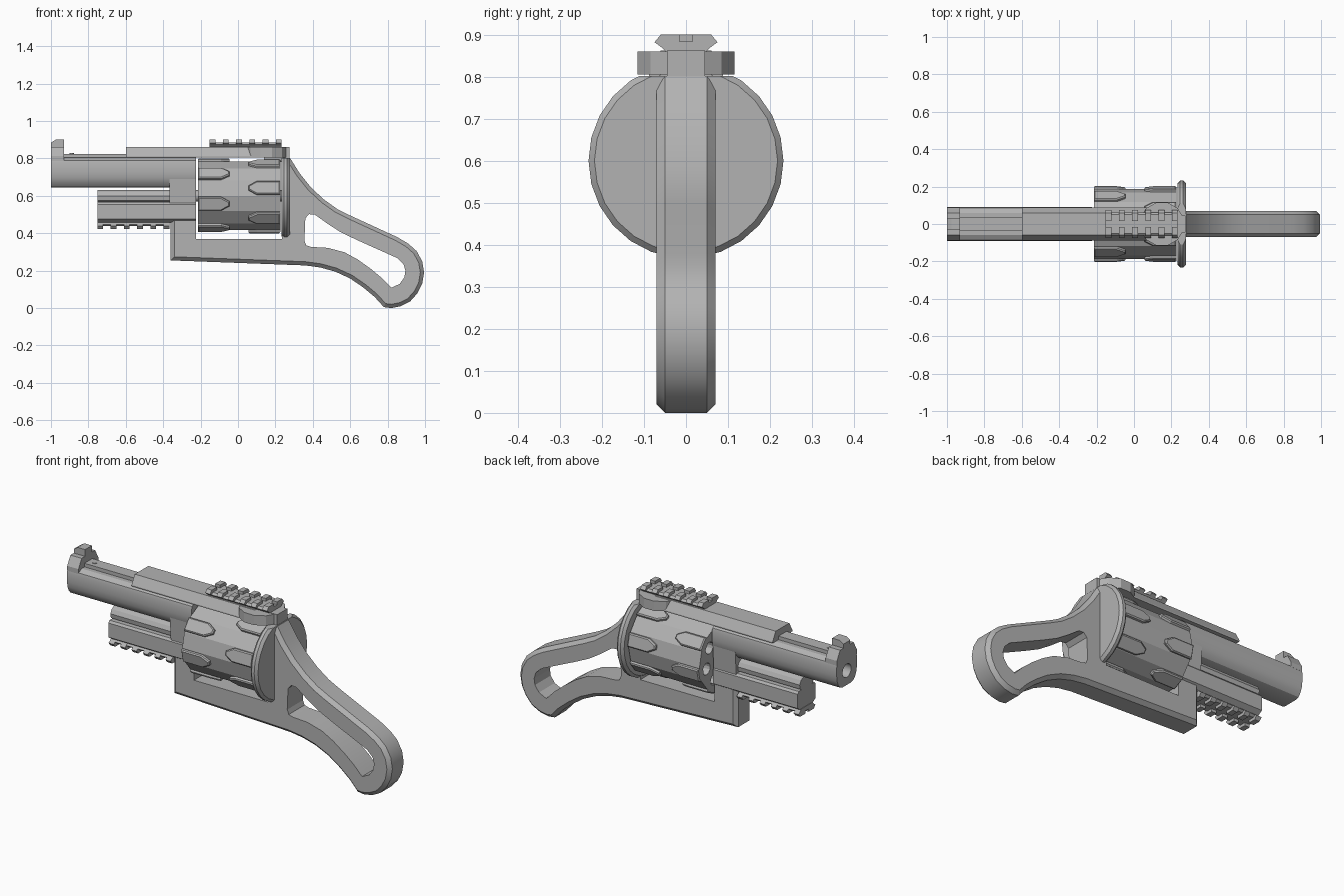
import bpy, bmesh, math
from mathutils import Matrix

cube = bpy.data.objects.get("Cube")
if cube:
    bpy.data.objects.remove(cube, do_unlink=True)

metal = bpy.data.materials.new("plain_grey")
metal.use_nodes = True
GREY = (0.45, 0.45, 0.45, 1)
metal.diffuse_color = GREY
metal.node_tree.nodes["Principled BSDF"].inputs["Base Color"].default_value = GREY

AXIS_Z = 0.6      # height of the drum axis
SIDES = 7         # chambers in the drum


def circle(n, r, cx=0, cy=0, phase=0):
    return [(cx + r * math.cos(2 * math.pi * i / n + phase),
             cy + r * math.sin(2 * math.pi * i / n + phase)) for i in range(n)]


def mirrored(half):
    """Close a half profile (u > 0) across u = 0."""
    return half + [(-u, v) for u, v in reversed(half)]


def prism(name, pts, axis, lo, hi, chamfer=0, smooth=True):
    """Extrude a 2D outline along an axis, optionally chamfering both rims."""
    place = {"x": lambda u, v, w: (w, u, v),
             "y": lambda u, v, w: (u, w, v),
             "z": lambda u, v, w: (u, v, w)}[axis]
    bm = bmesh.new()
    ends = [[bm.verts.new(place(u, v, w)) for u, v in pts] for w in (lo, hi)]
    caps = [bm.faces.new(e) for e in ends]
    for i in range(len(pts)):
        j = (i + 1) % len(pts)
        bm.faces.new((ends[0][i], ends[0][j], ends[1][j], ends[1][i]))
    bmesh.ops.recalc_face_normals(bm, faces=bm.faces)
    if chamfer:
        rims = [e for c in caps for e in c.edges]
        bmesh.ops.bevel(bm, geom=rims, offset=chamfer, segments=1, affect="EDGES")
    mesh = bpy.data.meshes.new(name)
    bm.to_mesh(mesh)
    bm.free()
    mesh.materials.append(metal)
    ob = bpy.data.objects.new(name, mesh)
    bpy.context.collection.objects.link(ob)
    if smooth:
        shade(ob)
    return ob


def shade(ob):
    bpy.ops.object.select_all(action="DESELECT")
    ob.select_set(True)
    bpy.context.view_layer.objects.active = ob
    bpy.ops.object.shade_smooth_by_angle(angle=math.radians(24))


def box(name, x0, x1, y0, y1, z0, z1, chamfer=0):
    return prism(name, [(x0, y0), (x1, y0), (x1, y1), (x0, y1)], "z", z0, z1, chamfer, False)


def cut(ob, cutter):
    """Subtract a helper solid and remove it."""
    cutter.hide_render = True
    mod = ob.modifiers.new("cut", "BOOLEAN")
    mod.operation, mod.solver, mod.object = "DIFFERENCE", "EXACT", cutter
    bpy.ops.object.select_all(action="DESELECT")
    ob.select_set(True)
    bpy.context.view_layer.objects.active = ob
    bpy.ops.object.modifier_apply(modifier=mod.name)
    bpy.data.objects.remove(cutter, do_unlink=True)


# Frame and skeleton grip
outline = [(-.36, .255), (.36, .228), (.44, .217), (.52, .195), (.6, .158), (.67, .11),
           (.73, .06), (.78, .005), (.82, 0), (.87, .01), (.92, .035), (.96, .08), (.985, .13),
           (.995, .19), (.985, .25), (.955, .305), (.91, .345), (.85, .38), (.6, .495),
           (.53, .53), (.46, .58), (.39, .645), (.33, .72), (.28, .8), (-.36, .8)]
frame = prism("frame_and_grip", outline, "y", -.07, .07, .02)
opening = [(.39, .327), (.48, .322), (.57, .298), (.64, .26), (.71, .21), (.77, .16), (.82, .108),
           (.865, .13), (.89, .165), (.895, .2), (.885, .235), (.85, .268), (.64, .362),
           (.55, .405), (.48, .45), (.41, .5), (.38, .502), (.36, .48), (.355, .36), (.365, .335)]
cut(frame, prism("grip_opening", opening, "y", -.3, .3))
cut(frame, box("drum_window", -.225, .235, -.3, .3, .37, .95))
shade(frame)

# Barrel with bore
barrel = prism("barrel", mirrored([(.04, .645), (.06, .652), (.076, .67), (.086, .695), (.09, .725),
                                   (.09, .775), (.086, .79), (.06, .805)]), "x", -1, -.225)
cut(barrel, prism("bore", circle(20, .038, 0, .725), "x", -1.1, -.6))
shade(barrel)

# Sloped top strap, its narrow rear, and the muzzle block
slope = mirrored([(.088, .805), (.088, .812), (.06, .862)])
prism("top_strap", slope, "x", -.6, .15)
prism("muzzle_block", mirrored([(.088, .785), (.088, .812), (.06, .862)]), "x", -1, -.93)
box("strap_rear", .14, .275, -.045, .045, .78, .862)
box("barrel_rib", -.93, -.6, -.035, .035, .795, .825)
prism("rib_screw", circle(12, .012, -.89, 0), "z", .82, .828)
prism("front_sight", [(-1, .86), (-.93, .86), (-.93, .9), (-.975, .9), (-1, .885)], "y", -.03, .03)
prism("strap_knob", circle(12, .119, .15, 0, math.pi / 12), "z", .805, .86, 0, False)


# Accessory rails: a continuous base carrying six notched teeth
def rail(name, x0, z, up):
    base = [(.048, z), (.062, z + up * .014), (.05, z + up * .024)]
    prism(name + "_base", mirrored(base), "x", x0, x0 + .385)
    tooth = [(.05, z + up * .004), (.075, z + up * .022), (.06, z + up * .04),
             (.015, z + up * .04), (.015, z + up * .024)]
    for i in range(6):
        x = x0 + i * .0708
        prism(f"{name}_tooth_{i + 1}", mirrored(tooth), "x", x, x + .031)


rail("top_rail", -.152, .86, 1)
rail("lower_rail", -.752, .462, -1)

# Lower housing and rod beneath the barrel
prism("lower_housing", mirrored([(.05, .455), (.08, .475), (.08, .555), (.07, .567)]), "x", -.75, -.225)
prism("ejector_rod", mirrored([(.03, .56), (.058, .575), (.062, .6), (.05, .622), (.03, .632)]),
      "x", -.75, -.365)
prism("housing_root", mirrored([(.075, .56), (.085, .7)]), "x", -.365, -.225)

# Drum with chambers, and arrow-shaped raised pads on alternate facets of each end
step = 2 * math.pi / SIDES
drum = prism("drum", circle(2 * SIDES, .188, 0, AXIS_Z, math.pi / 2 + step / 4),
             "x", -.215, .226, 0, False)
for k in range(SIDES):
    a = k * step
    cut(drum, prism("chamber", circle(14, .033, -.128 * math.sin(a), AXIS_Z + .128 * math.cos(a)),
                    "x", -.3, .1))
half_arrow = [(-.215, .037), (-.09, .037), (-.045, .012)]
arrow = half_arrow + [(x, -t) for x, t in reversed(half_arrow)]
for end, sign, shift, offset in (("front", 1, 0, 0), ("rear", -1, .011, step / 2)):
    for k in range(SIDES):
        pad = prism(f"{end}_drum_pad_{k + 1}", [(sign * x + shift, t) for x, t in arrow],
                    "z", .15, .2, .006, False)
        pad.data.transform(Matrix.Translation((0, 0, AXIS_Z)) @
                           Matrix.Rotation(k * step + offset, 4, "X"))
prism("drum_axle", circle(16, .03, 0, AXIS_Z), "x", -.24, .25)

# Round shield behind the drum, with a flattened top
shield = prism("recoil_shield", circle(26, .232, 0, AXIS_Z), "x", .232, .277, .014)
cut(shield, box("shield_trim", .1, .4, -.3, .3, .802, 1))
shade(shield)
